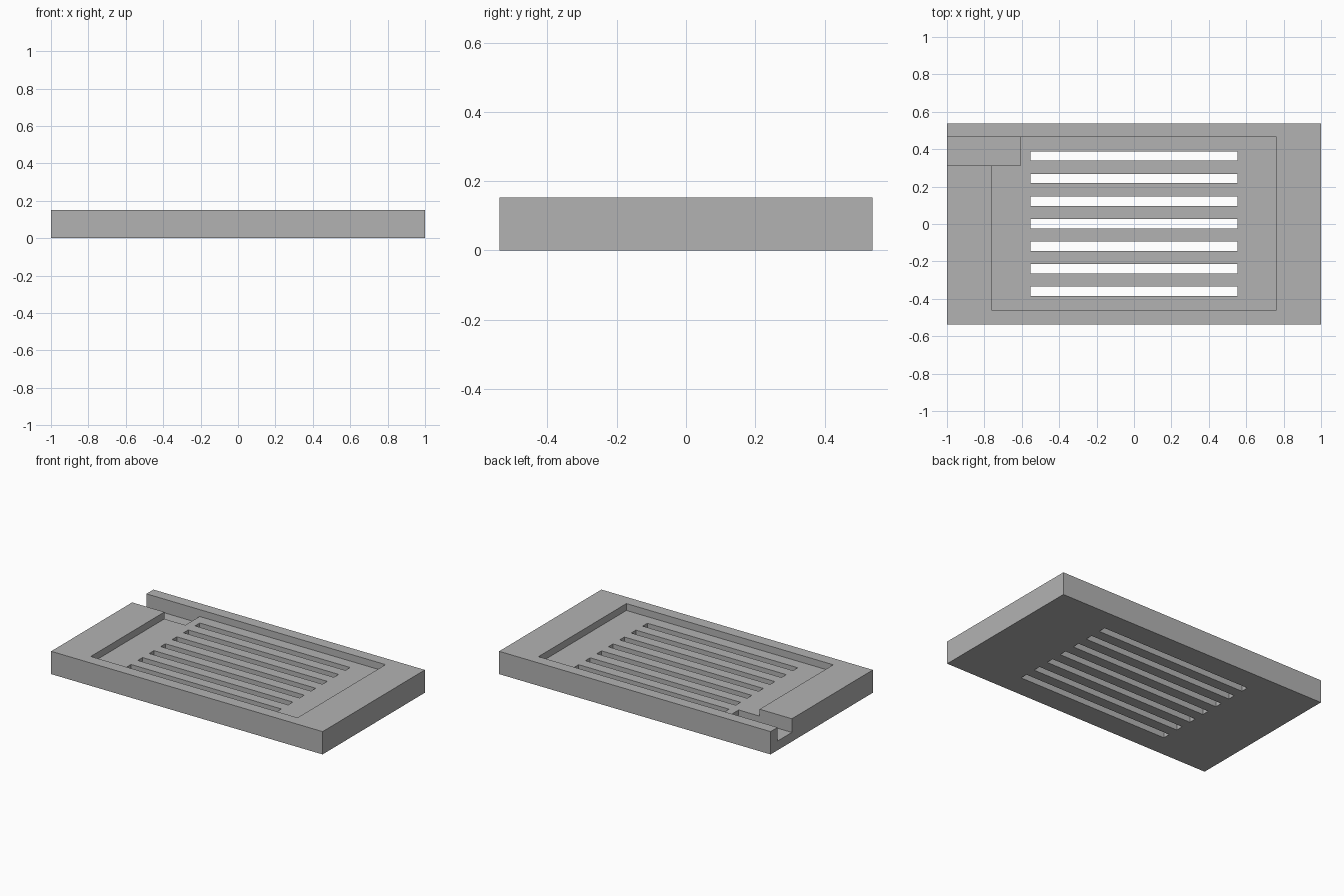
import bpy

# Remove the default object
cube = bpy.data.objects.get("Cube")
if cube:
    bpy.data.objects.remove(cube, do_unlink=True)

# Overall sizes
HALF_X, HALF_Y, HEIGHT = 1.0, 0.538, 0.152
POCKET_FLOOR, CHANNEL_FLOOR = 0.106, 0.061
BACK_WALL = 0.464
OVER = 0.1  # how far cutters reach past the plate

# Single flat grey
grey = bpy.data.materials.new("plain_grey")
grey.use_nodes = True
colour = (0.45, 0.45, 0.45, 1)
grey.diffuse_color = colour
grey.node_tree.nodes["Principled BSDF"].inputs["Base Color"].default_value = colour


def box(name, x, y, z):
    """Box from (low, high) ranges on each axis."""
    ranges = (x, y, z)
    bpy.ops.mesh.primitive_cube_add(size=1, location=[(a + b) / 2 for a, b in ranges])
    obj = bpy.context.object
    obj.name = name
    obj.scale = [b - a for a, b in ranges]
    bpy.ops.object.transform_apply(location=True, rotation=False, scale=True)
    obj.data.materials.append(grey)
    return obj


def cut(target, cutter):
    """Subtract the cutter from the target, then discard it."""
    cutter.hide_render = True
    mod = target.modifiers.new(cutter.name, "BOOLEAN")
    mod.operation = "DIFFERENCE"
    mod.solver = "EXACT"
    mod.object = cutter
    bpy.context.view_layer.objects.active = target
    bpy.ops.object.modifier_apply(modifier=mod.name)
    bpy.data.objects.remove(cutter, do_unlink=True)


# Solid plate
plate = box("slotted_plate", (-HALF_X, HALF_X), (-HALF_Y, HALF_Y), (0, HEIGHT))

# Shallow rectangular pocket
cut(plate, box("pocket_cutter", (-0.762, 0.762), (-0.461, BACK_WALL),
               (POCKET_FLOOR, HEIGHT + OVER)))

# Deeper channel leading out through the end
cut(plate, box("channel_cutter", (-HALF_X - OVER, -0.608), (0.314, BACK_WALL),
               (CHANNEL_FLOOR, HEIGHT + OVER)))

# Row of through slots
SLOTS, PITCH, SLOT_HALF = 7, 0.1205, 0.025
for i in range(SLOTS):
    y = 0.002 + (i - SLOTS // 2) * PITCH
    cut(plate, box("slot_cutter", (-0.554, 0.554), (y - SLOT_HALF, y + SLOT_HALF),
                   (-OVER, HEIGHT + OVER)))
